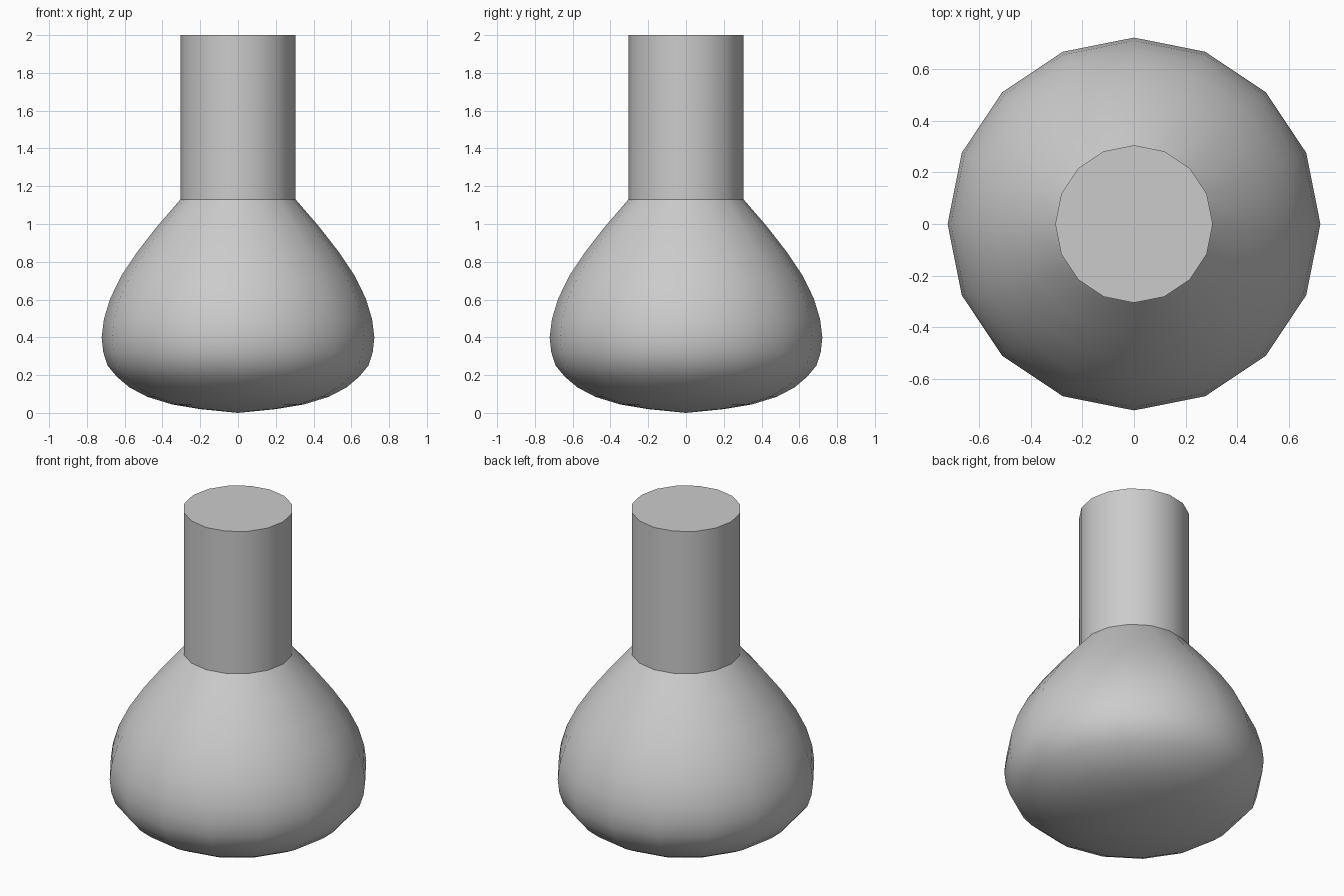
import bpy, bmesh
from math import cos, sin, pi, radians

if "Cube" in bpy.data.objects:
    bpy.data.objects.remove(bpy.data.objects["Cube"])

SIDES = 16


def lathe(name, profile):
    """Revolve (radius, z) points, closing both ends."""
    bm = bmesh.new()
    rings = []
    for r, z in profile:
        n = SIDES if r > 0 else 1
        rings.append([bm.verts.new((r * cos(2 * pi * i / SIDES), r * sin(2 * pi * i / SIDES), z))
                      for i in range(n)])
    for a, b in zip(rings, rings[1:]):
        for i in range(SIDES):
            j = (i + 1) % SIDES
            if len(a) == 1:
                bm.faces.new((a[0], b[j], b[i]))
            else:
                bm.faces.new((a[i], a[j], b[j], b[i]))
    bm.faces.new(rings[-1])
    bmesh.ops.recalc_face_normals(bm, faces=bm.faces)
    mesh = bpy.data.meshes.new(name)
    bm.to_mesh(mesh)
    bm.free()
    obj = bpy.data.objects.new(name, mesh)
    bpy.context.collection.objects.link(obj)
    bpy.context.view_layer.objects.active = obj
    obj.select_set(True)
    bpy.ops.object.shade_smooth_by_angle(angle=radians(35))
    obj.select_set(False)
    return obj


# Rounded bulb and straight neck as one continuous flask
lathe("flask", [
    (0, 0), (0.2, 0.02), (0.35, 0.045), (0.48, 0.085), (0.575, 0.135),
    (0.64, 0.19), (0.69, 0.25), (0.713, 0.32), (0.722, 0.4), (0.71, 0.495),
    (0.677, 0.605), (0.618, 0.725), (0.535, 0.85), (0.43, 0.985),
    (0.305, 1.13), (0.305, 2.0),
])
